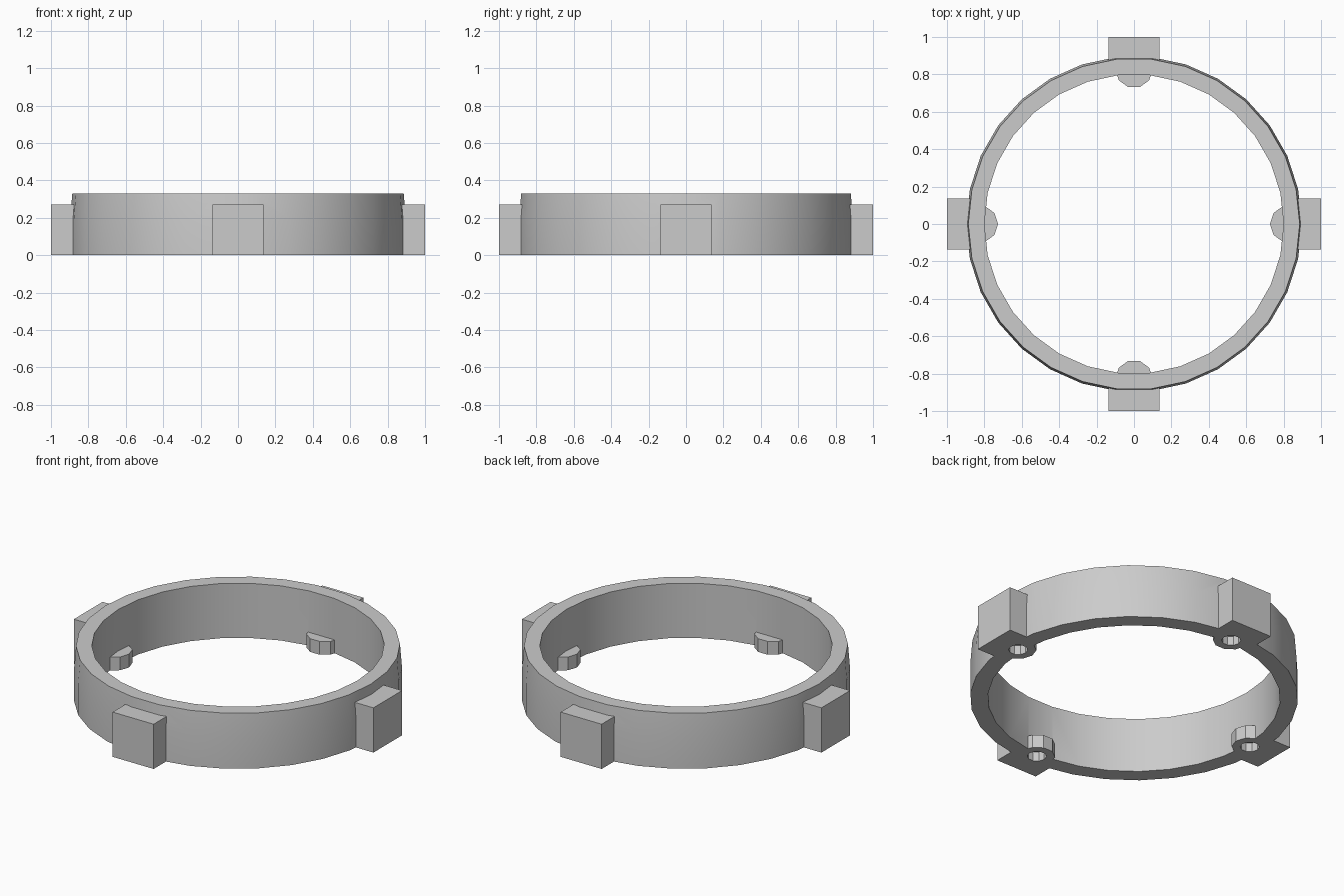
import bpy, bmesh, math
from mathutils import Matrix

if "Cube" in bpy.data.objects:
    bpy.data.objects.remove(bpy.data.objects["Cube"], do_unlink=True)

grey = bpy.data.materials.new("light_grey")
grey.use_nodes = True
grey.diffuse_color = (0.6, 0.6, 0.6, 1)
grey.node_tree.nodes["Principled BSDF"].inputs["Base Color"].default_value = (0.6, 0.6, 0.6, 1)


def add_object(name, bm):
    bmesh.ops.recalc_face_normals(bm, faces=bm.faces)
    mesh = bpy.data.meshes.new(name)
    bm.to_mesh(mesh)
    bm.free()
    mesh.materials.append(grey)
    obj = bpy.data.objects.new(name, mesh)
    bpy.context.collection.objects.link(obj)
    return obj


def lathe(name, profile, sides):
    """Closed (radius, height) profile swept round the z axis."""
    bm = bmesh.new()
    rings = []
    for i in range(sides):
        a = math.tau * i / sides
        rings.append([bm.verts.new((r * math.cos(a), r * math.sin(a), z)) for r, z in profile])
    n = len(profile)
    for i in range(sides):
        here, there = rings[i], rings[(i + 1) % sides]
        for j in range(n):
            k = (j + 1) % n
            bm.faces.new((here[j], there[j], there[k], here[k]))
    return add_object(name, bm)


def cylinder(name, radius, bottom, top, x, y, sides=10):
    bm = bmesh.new()
    bmesh.ops.create_cone(bm, cap_ends=True, segments=sides, radius1=radius, radius2=radius,
                          depth=top - bottom,
                          matrix=Matrix.Translation((x, y, (top + bottom) / 2)))
    # a corner on the x axis, a flat on the y axis
    bmesh.ops.rotate(bm, verts=bm.verts, cent=(x, y, 0),
                     matrix=Matrix.Rotation(math.pi / 2, 3, 'Z'))
    return add_object(name, bm)


def box(name, size, centre, angle):
    bm = bmesh.new()
    bmesh.ops.create_cube(bm, size=1, matrix=Matrix.Rotation(angle, 4, 'Z')
                          @ Matrix.Translation(centre) @ Matrix.Diagonal((*size, 1)))
    return add_object(name, bm)


def combine(target, tool, operation):
    mod = target.modifiers.new("combine", 'BOOLEAN')
    mod.operation = operation
    mod.solver = 'EXACT'
    mod.object = tool
    bpy.context.view_layer.objects.active = target
    bpy.ops.object.modifier_apply(modifier=mod.name)
    bpy.data.objects.remove(tool, do_unlink=True)


# ring with slightly tapered upper wall
ring = lathe("collar_ring", [(0.8, 0), (0.897, 0), (0.897, 0.19), (0.886, 0.33), (0.8, 0.33)], 30)

# outer lugs and inner screw bosses on four sides
boss_radius = 0.827
holes = []
for i in range(4):
    angle = i * math.pi / 2
    x, y = boss_radius * math.cos(angle), boss_radius * math.sin(angle)
    combine(ring, box("lug", (0.15, 0.274, 0.27), (0.925, 0, 0.135), angle), 'UNION')
    combine(ring, cylinder("boss", 0.1, 0, 0.08, x, y), 'UNION')
    holes.append((x, y))

# blind screw holes from below
for x, y in holes:
    combine(ring, cylinder("hole_cutter", 0.053, -0.1, 0.055, x, y), 'DIFFERENCE')

bpy.ops.object.select_all(action='DESELECT')
ring.select_set(True)
bpy.context.view_layer.objects.active = ring
bpy.ops.object.shade_smooth_by_angle(angle=math.radians(30))
